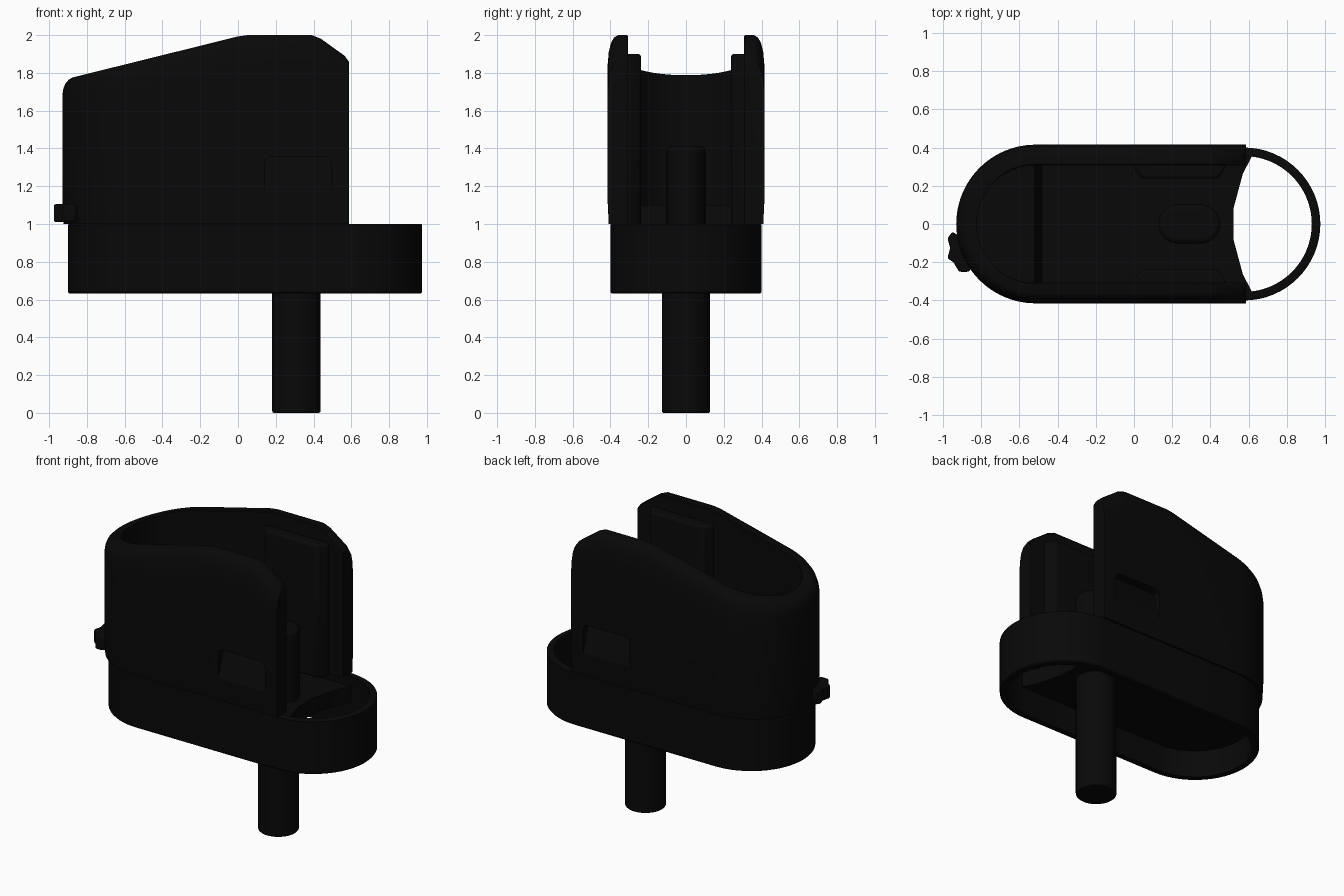
import bpy, bmesh, math

if "Cube" in bpy.data.objects:
    bpy.data.objects.remove(bpy.data.objects["Cube"])

black = bpy.data.materials.new("black plastic")
black.diffuse_color = (0.0025, 0.0025, 0.0025, 1)
black.use_nodes = True
black.node_tree.nodes["Principled BSDF"].inputs["Base Color"].default_value = black.diffuse_color


def finish(name, bm, bevel=0.0):
    bmesh.ops.recalc_face_normals(bm, faces=bm.faces)
    me = bpy.data.meshes.new(name)
    bm.to_mesh(me)
    bm.free()
    me.materials.append(black)
    ob = bpy.data.objects.new(name, me)
    bpy.context.collection.objects.link(ob)
    if bevel:
        m = ob.modifiers.new("bevel", 'BEVEL')
        m.width, m.segments, m.limit_method = bevel, 3, 'ANGLE'
    return ob


def smooth(ob):
    bpy.ops.object.select_all(action='DESELECT')
    ob.select_set(True)
    bpy.context.view_layer.objects.active = ob
    bpy.ops.object.shade_smooth_by_angle(angle=math.radians(35))


def loft(name, lo, hi, bevel=0.0):
    """closed solid between two matching outlines"""
    bm = bmesh.new()
    a = [bm.verts.new(p) for p in lo]
    b = [bm.verts.new(p) for p in hi]
    bm.faces.new(a)
    bm.faces.new(b)
    for i in range(len(a)):
        j = (i + 1) % len(a)
        bm.faces.new((a[i], a[j], b[j], b[i]))
    return finish(name, bm, bevel)


def prism(name, pts, z0, z1, bevel=0.0):
    ob = loft(name, [(x, y, z0) for x, y in pts], [(x, y, z1) for x, y in pts], bevel)
    smooth(ob)


def sweep(name, path, section, closed):
    """path: (x, y, nx, ny); section(x, nx) gives (inward offset, z) points"""
    bm = bmesh.new()
    rows = [[bm.verts.new((x - nx * d, y - ny * d, z)) for d, z in section(x, nx)]
            for x, y, nx, ny in path]
    n = len(rows[0])
    for i in range(len(rows) if closed else len(rows) - 1):
        a, b = rows[i], rows[(i + 1) % len(rows)]
        for j in range(n):
            k = (j + 1) % n
            bm.faces.new((a[j], a[k], b[k], b[j]))
    if not closed:
        bm.faces.new(rows[0])
        bm.faces.new(rows[-1])
    return finish(name, bm)


def arc(cx, r, a0, a1, n):
    out = []
    for i in range(n + 1):
        a = math.radians(a0 + (a1 - a0) * i / n)
        out.append((cx + r * math.cos(a), r * math.sin(a), math.cos(a), math.sin(a)))
    return out


# base band, a hollow stadium
ring_path = arc(0.575, 0.4, -90, 90, 32) + arc(-0.5, 0.4, 90, 270, 32)
band = [(0.006, 0.633), (0, 0.64), (0, 0.996), (0.006, 1.0), (0.045, 1.0), (0.045, 0.633)]
smooth(sweep("base_band", ring_path, lambda x, nx: band, True))


# upper housing, U shaped wall with a sloping rim
def rim(x):
    keys = [(-2, 1.497), (0.0, 1.993), (0.05, 2.0), (0.39, 2.0), (0.44, 1.98), (0.565, 1.89), (0.6, 1.84)]
    for (x0, z0), (x1, z1) in zip(keys, keys[1:]):
        if x <= x1:
            return z0 + (z1 - z0) * (x - x0) / (x1 - x0)
    return keys[-1][1]


def wall(x, nx):
    out = [(0.108, 1.0), (0.006, 1.0), (0, 1.12)]
    k = 1 - 0.5 * max(0, -nx)
    for d, drop in [(0, 0.16), (0.006, 0.09), (0.018, 0.04), (0.035, 0.012), (0.055, 0), (0.102, 0), (0.108, 0.006)]:
        out.append((d, rim(x - nx * d) - drop * k))
    return out


xs = [0.0, 0.05, 0.39, 0.44, 0.565, 0.587]
housing_path = ([(x, -0.415, 0, -1) for x in reversed(xs)]
                + arc(-0.515, 0.415, 270, 90, 48)
                + [(x, 0.415, 0, 1) for x in xs])
housing = sweep("upper_housing", housing_path, wall, False)

# finger recesses, deepest at the top
prof = [(0.14, 1.15), (0.495, 1.15), (0.495, 1.325), (0.487, 1.345), (0.467, 1.355),
        (0.168, 1.355), (0.148, 1.345), (0.14, 1.325)]
for s in (-1, 1):
    cutter = loft("recess_cutter",
                  [(x, s * (0.416 - 0.06 * (z - 1.15) / 0.2), z) for x, z in prof],
                  [(x, s * 0.5, z) for x, z in prof])
    cutter.hide_render = True
    cutter.hide_set(True)
    m = housing.modifiers.new("recess", 'BOOLEAN')
    m.object, m.operation, m.solver = cutter, 'DIFFERENCE', 'EXACT'
smooth(housing)

# floor set down inside the band, with a concave open edge
right_edge = [(0.62, -0.36), (0.61, -0.34), (0.57, -0.265), (0.52, -0.08),
              (0.52, 0.08), (0.57, 0.265), (0.61, 0.34), (0.62, 0.36)]
prism("floor", right_edge + [p[:2] for p in arc(-0.5, 0.36, 90, 270, 32)], 0.82, 0.93)

# raised crescent step at the closed end
outline = [(-0.475, -0.32)] + [p[:2] for p in arc(-0.515, 0.33, 265, 95, 24)] + [(-0.475, 0.32)]
smooth(loft("inner_step", [(x, y, 0.9) for x, y in outline],
            [(x - (0.045 if x > -0.5 else 0), y, 1.1) for x, y in outline]))

# inner guide ribs
rib = [(0.0, 0.33), (0.0, 0.295), (0.04, 0.237), (0.44, 0.237), (0.48, 0.295), (0.48, 0.33)]
for side, s in (("front", -1), ("back", 1)):
    pts = [(x, s * y) for x, y in rib]
    prism(side + "_guide_rib", pts, 0.98, 1.9, 0.025)

# stem below and oval boss above the floor
prism("stem", [(0.309 + 0.128 * x, 0.128 * y) for _, _, x, y in arc(0, 1, 0, 352.5, 47)], 0, 0.92, 0.01)
boss = arc(0.35, 0.102, -90, 90, 16) + arc(0.23, 0.102, 90, 270, 16)
prism("oval_boss", [p[:2] for p in boss], 0.9, 1.412, 0.025)

# small notched latch knob at the closed end
knob = [(-0.86, -0.08), (-0.92, -0.06), (-0.95, -0.04), (-0.976, -0.075), (-0.962, -0.125), (-0.976, -0.18),
        (-0.945, -0.2), (-0.915, -0.25), (-0.865, -0.25), (-0.82, -0.2)]
prism("latch_knob", knob, 1.01, 1.105, 0.01)
